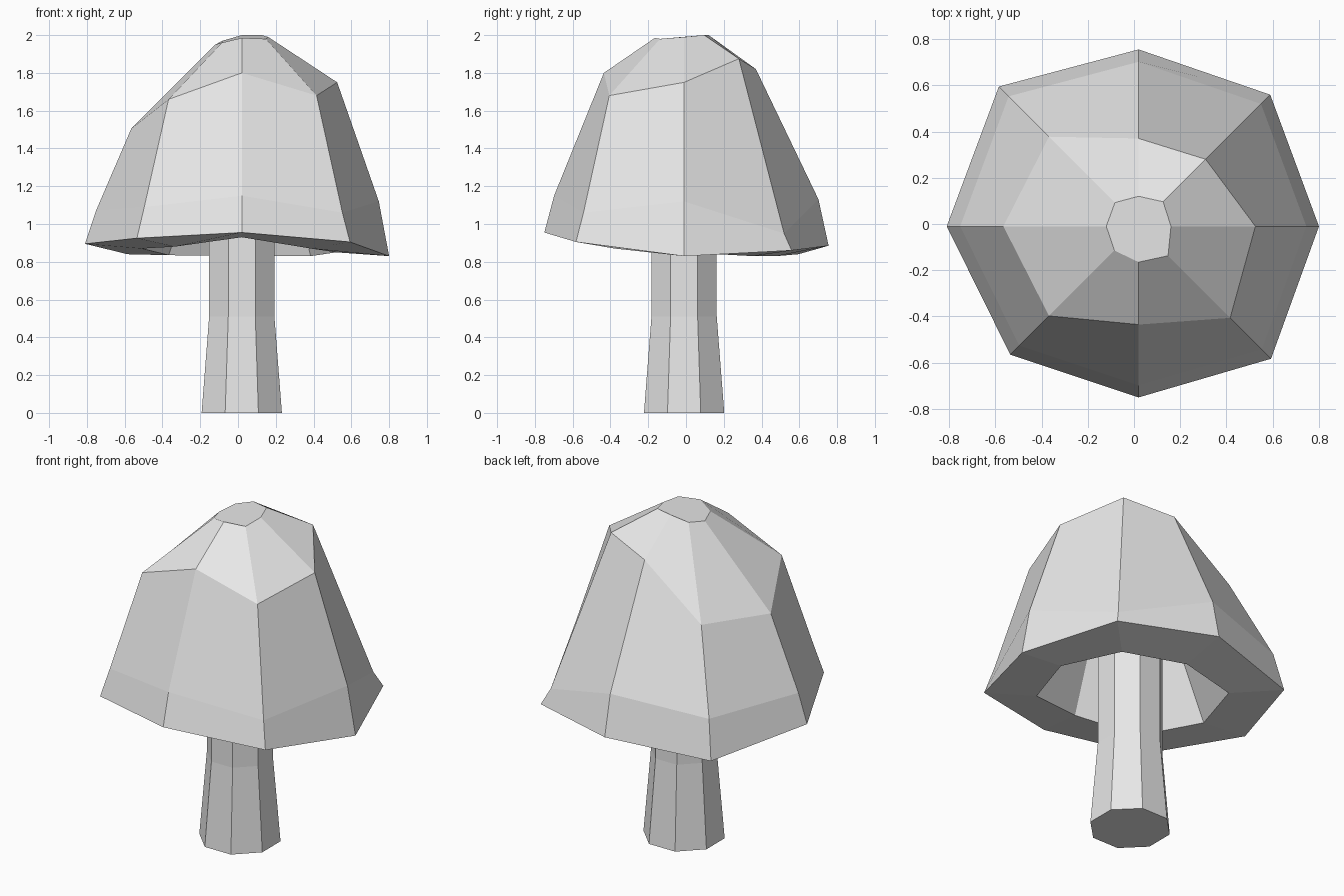
import bpy
import bmesh
from math import cos, sin, radians

SIDES = 8
AXIS_X, AXIS_Y = 0.02, -0.01

default_cube = bpy.data.objects.get("Cube")
if default_cube:
    bpy.data.objects.remove(default_cube, do_unlink=True)


def make_material(name, color):
    mat = bpy.data.materials.new(name)
    mat.use_nodes = True
    mat.diffuse_color = color
    mat.node_tree.nodes["Principled BSDF"].inputs["Base Color"].default_value = color
    return mat


def ring(radii, heights, scale=1.0, lift=0.0, turn=0.0):
    """Corner points around the axis, one radius and one height per side."""
    points = []
    for i, (radius, height) in enumerate(zip(radii, heights)):
        angle = radians(360 / SIDES * i + turn)
        points.append((AXIS_X + radius * scale * cos(angle),
                       AXIS_Y + radius * scale * sin(angle),
                       height + lift))
    return points


def level(radius, height, turn):
    return ring([radius] * SIDES, [height] * SIDES, turn=turn)


def loft(name, rings, material):
    """Bridge consecutive rings with flat faces and close both ends."""
    bm = bmesh.new()
    loops = [[bm.verts.new(p) for p in points] for points in rings]
    for lower, upper in zip(loops, loops[1:]):
        for i in range(SIDES):
            j = (i + 1) % SIDES
            bm.faces.new((lower[i], lower[j], upper[j], upper[i]))
    bm.faces.new(loops[0])
    bm.faces.new(loops[-1])
    bmesh.ops.recalc_face_normals(bm, faces=bm.faces)
    mesh = bpy.data.meshes.new(name)
    bm.to_mesh(mesh)
    bm.free()
    mesh.materials.append(material)
    obj = bpy.data.objects.new(name, mesh)
    bpy.context.collection.objects.link(obj)
    return obj


grey = make_material("plain_grey", (0.8, 0.8, 0.8, 1.0))

# Uneven cap outline, counter-clockwise from +x
rim_radii = [.78, .805, .765, .855, .83, .785, .74, .81]
shoulder_radii = [.505, .41, .38, .548, .585, .548, .425, .56]
crown_radii = [.14, .15, .13, .145, .14, .148, .155, .18]

lip_heights = [.85, .83, .83, .835, .87, .88, .93, .87]
rim_heights = [.83, .86, .885, .84, .895, .925, .955, .905]
skirt_heights = [1.12, .95, 1.13, 1.07, 1.07, 1.09, 1.15, 1.06]
shoulder_heights = [1.75, 1.875, 1.82, 1.53, 1.505, 1.66, 1.80, 1.68]
crown_heights = [1.99, 2.0, 2.0, 1.97, 1.95, 1.96, 1.985, 1.98]

# Hollow cap: from the cavity ceiling down to the lip, then up the outside
loft("mushroom_cap", [
    ring(shoulder_radii, shoulder_heights, scale=0.62, lift=-0.25),
    ring(rim_radii, lip_heights, scale=0.64),
    ring(rim_radii, rim_heights),
    ring(rim_radii, skirt_heights, scale=0.93),
    ring(shoulder_radii, shoulder_heights),
    ring(crown_radii, crown_heights),
], grey)

# Stem: flared foot, then a straight shaft reaching into the cap
half_turn = 180 / SIDES
loft("mushroom_stem", [
    level(0.23, 0.0, half_turn),
    level(0.187, 0.51, half_turn),
    level(0.187, 1.5, half_turn),
], grey)
